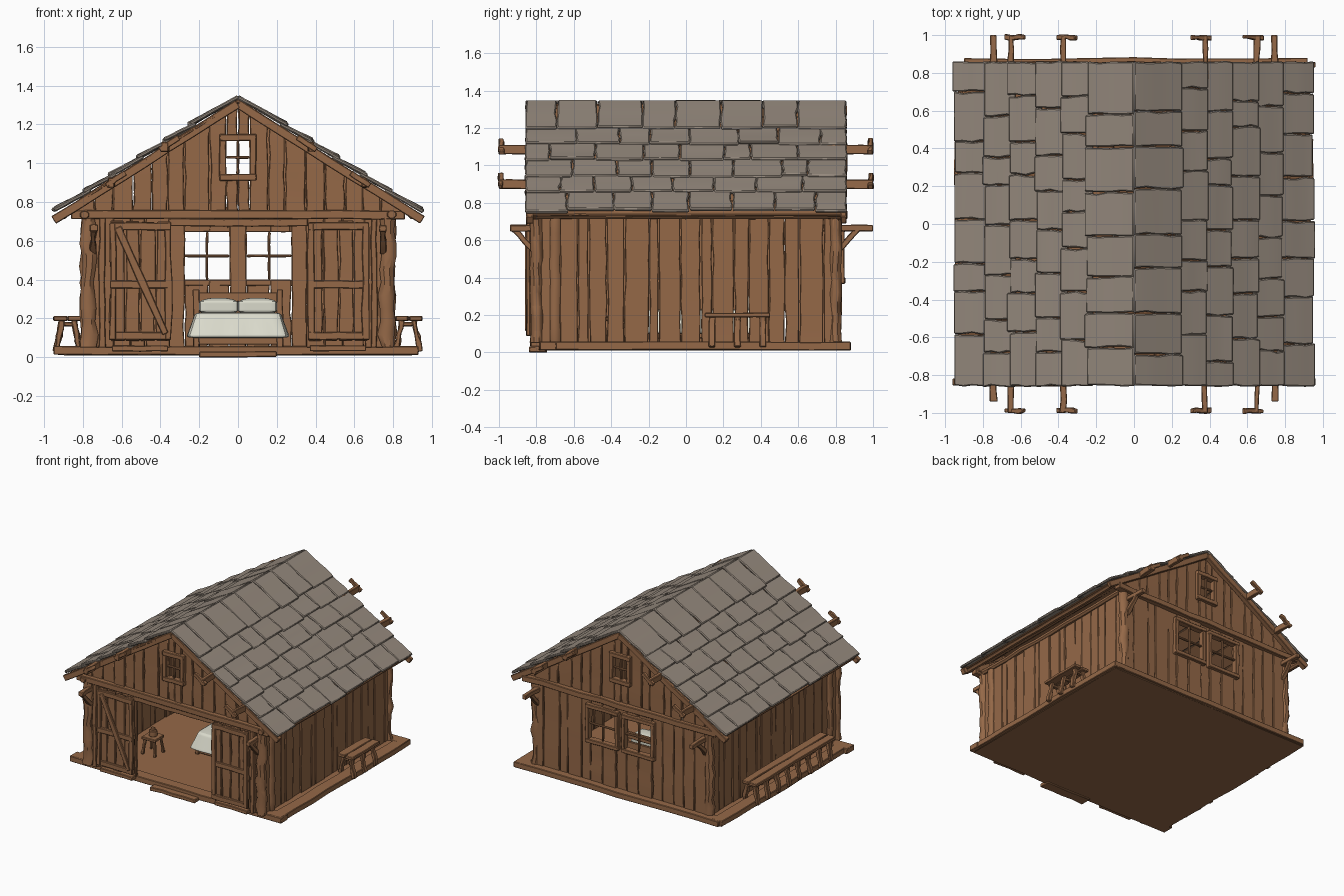
import bpy, bmesh, math, random
from mathutils import Vector as V

if "Cube" in bpy.data.objects:
    bpy.data.objects.remove(bpy.data.objects["Cube"])

random.seed(4)
R = random.uniform


def material(name, rgb):
    m = bpy.data.materials.new(name)
    m.diffuse_color = (*rgb, 1)
    m.use_nodes = True
    m.node_tree.nodes["Principled BSDF"].inputs["Base Color"].default_value = m.diffuse_color
    return m


WOOD = material("brown wood", (0.30, 0.14, 0.064))
STONE = material("grey roof slate", (0.30, 0.25, 0.205))
LINEN = material("pale linen", (0.70, 0.70, 0.60))
SLOPE = 0.63


def finish(name, bm, mat, bevel=0.004):
    bmesh.ops.recalc_face_normals(bm, faces=bm.faces[:])
    me = bpy.data.meshes.new(name)
    bm.to_mesh(me)
    bm.free()
    me.materials.append(mat)
    ob = bpy.data.objects.new(name, me)
    bpy.context.collection.objects.link(ob)
    if bevel:
        mod = ob.modifiers.new("soft edges", 'BEVEL')
        mod.width, mod.segments = bevel, 1
        mod.limit_method, mod.angle_limit = 'ANGLE', math.radians(50)
    bpy.ops.object.select_all(action='DESELECT')
    ob.select_set(True)
    bpy.context.view_layer.objects.active = ob
    bpy.ops.object.shade_smooth_by_angle(angle=math.radians(40))
    return ob


def beam(bm, p0, p1, w, h, side=(1, 0, 0), n=4, j=0.004, slant=0, k=4):
    """Hand-hewn timber from p0 to p1; w runs along side, slant shears the far end."""
    p0, p1, side = V(p0), V(p1), V(side)
    d = p1 - p0
    dn = d.normalized()
    if abs(side.normalized().dot(dn)) > 0.95:
        side = V((0, 1, 0))
    a = (side - dn * side.dot(dn)).normalized()
    b = dn.cross(a)
    r = 0.5 if k > 4 else 0.5 * math.sqrt(2)
    rings = []
    for i in range(n + 1):
        t = i / n
        c = p0 + d * t + a * R(-j, j) + b * R(-j, j) * 0.5
        s, ring = 1 + R(-j, j) * 2 / max(w, 0.02), []
        for q in range(k):
            ang = math.tau * (q + 0.5) / k
            x, y = math.cos(ang) * r * 2, math.sin(ang) * r * 2
            ring.append(bm.verts.new(c + a * x * s * w / 2 + b * y * h / 2 + dn * x * slant * t))
        rings.append(ring)
    for u, v in zip(rings, rings[1:]):
        for q in range(k):
            bm.faces.new((u[q], u[(q + 1) % k], v[(q + 1) % k], v[q]))
    bm.faces.new(rings[0])
    bm.faces.new(rings[-1])


def beams(name, items, mat=WOOD, **kw):
    bm = bmesh.new()
    for p0, p1, w, h in items:
        beam(bm, p0, p1, w, h, **kw)
    return finish(name, bm, mat)


def wall(name, place, u0, u1, z0, top, holes=(), extra=()):
    """Vertical planks of uneven width, left out where a hole is."""
    bm = bmesh.new()
    side = place(1, 0) - place(0, 0)
    cuts = sorted({u0, u1, *extra, *[h[0] for h in holes], *[h[1] for h in holes]})
    for a, b in zip(cuts, cuts[1:]):
        n = max(1, round((b - a) / 0.095))
        us = [a + (b - a) * (i + (R(-.25, .25) if 0 < i < n else 0)) / n for i in range(n + 1)]
        for l, r in zip(us, us[1:]):
            m, spans, start = (l + r) / 2, [], z0
            for h in holes:
                if h[0] < m < h[1]:
                    if h[2] > start:
                        spans.append((start, h[2], 0))
                    start = h[3]
            spans.append((start, top(m), (top(r) - top(l)) / 2))
            off = R(-.006, .006)
            nrm = V((side.y, side.x, 0)) * off
            for s, e, sl in spans:
                if e - s > 0.01:
                    beam(bm, place(m, s) + nrm, place(m, e) + nrm, r - l - 0.004, 0.024,
                         side, 6 if e - s > .2 else 2, 0.003, sl)
    finish(name, bm, WOOD)


# base slab, edge timbers and front steps
beams("floor_slab", [((0, -.76, .03), (0, .86, .03), 1.8, .04)], j=0)
beams("base_edge_timbers", [((-.95, -.74, .035), (.93, -.74, .035), .09, .045),
                            ((-.9, .835, .035), (.9, .835, .035), .09, .045),
                            ((-.875, -.78, .035), (-.875, .86, .035), .1, .045),
                            ((.875, -.78, .035), (.875, .88, .035), .1, .045)], n=8)
beams("front_steps", [((-.2, -.79, .015), (.2, -.79, .015), .09, .03),
                      ((-.65, -.79, .045), (-.36, -.79, .045), .08, .03),
                      ((.37, -.79, .045), (.66, -.79, .045), .08, .03)])

# plank walls and gables
flat = lambda u: 0.72
gable = lambda u: 1.30 - SLOPE * abs(u)
windows = [(-.275, -.045, .40, .645), (.045, .275, .40, .645)]
loft = [(-.06, .06, .945, 1.115)]
wall("front_wall", lambda u, z: V((u, -.785, z)), -.77, .77, .05, flat, [(-.35, .35, .05, .69)])
wall("back_wall", lambda u, z: V((u, .81, z)), -.77, .77, .05, flat, windows)
for s, nm in ((-1, "left"), (1, "right")):
    wall(nm + "_wall", lambda u, z, s=s: V((s * .775, u, z)), -.78, .81, .05, flat)
for y, nm in ((-.79, "front"), (.81, "back")):
    wall(nm + "_gable", lambda u, z, y=y: V((u, y, z)), -.85, .85, .73, gable, loft, (0,))


# window frames with cross bars
def window(name, x0, x1, z0, z1, y, w):
    c, m, e = (x0 + x1) / 2, (z0 + z1) / 2, w / 2
    beams(name, [((x0 - e, y, z0 - w), (x0 - e, y, z1 + w), w, .045),
                 ((x1 + e, y, z0 - w), (x1 + e, y, z1 + w), w, .045),
                 ((x0 - w, y, z0 - e), (x1 + w, y, z0 - e), .05, w),
                 ((x0 - w, y, z1 + e), (x1 + w, y, z1 + e), .05, w),
                 ((c, y, z0), (c, y, z1), .014, .02),
                 ((x0, y, m), (x1, y, m), .02, .014)], j=.002)


window("left_back_window", *windows[0], .825, .032)
window("right_back_window", *windows[1], .825, .032)
window("front_loft_window", *loft[0], -.805, .035)
window("back_loft_window", *loft[0], .825, .035)

# corner posts, tie beams, wall plates, rafters and eave logs
bm = bmesh.new()
for sx in (-1, 1):
    for y in (-.80, .80):
        beam(bm, (sx * .77, y, .05), (sx * .77, y, .72), .08, .07, n=10, j=.009, k=8)
    beam(bm, (sx * .79, -.70, .05), (sx * .79, -.70, .72), .05, .06, n=8, j=.006, k=8)
    beam(bm, (sx * .70, -.805, .05), (sx * .70, -.805, .72), .035, .04, n=6)
finish("corner_posts", bm, WOOD)
beams("tie_beams", [((-.86, y, .735), (.86, y, .735), .05, .045) for y in (-.81, .83)]
      + [((-.36, -.8, .695), (.36, -.8, .695), .05, .04)], n=10, j=.005)
beams("eave_logs", [((s * x, -.85, z), (s * x, .85, z), .045, .045)
                    for s in (-1, 1) for x, z in ((.90, .735), (.79, .735))], n=10, k=8)
beams("gable_rafters", [((0, y, 1.305), (s * .95, y, 1.305 - SLOPE * .95), .035, .045)
                        for s in (-1, 1) for y in (-.835, .84)], n=8, side=(0, 1, 0))

# roof boards and overlapping slates
bm, deck = bmesh.new(), bmesh.new()
rows = [0, .25, .385, .52, .66, .79, .95]
for s in (-1, 1):
    nrm = V((s * SLOPE, 0, 1)).normalized()
    at = lambda x, lift=0: V((s * x, 0, 1.345 - SLOPE * x)) + nrm * lift
    for i in range(8):
        c = at(.06 + i * .118, -.022)
        beam(deck, c + V((0, -.85, 0)), c + V((0, .85, 0)), .135, .014,
             (1, 0, -s * SLOPE), 6, .002)
    for i, (x0, x1) in enumerate(zip(rows, rows[1:])):
        n = 8
        ys = [-.86 + 1.72 * (q + (R(-.2, .2) + (.2 if i % 2 else -.2) if 0 < q < n else 0)) / n
              for q in range(n + 1)]
        for l, r in zip(ys, ys[1:]):
            m = V((0, (l + r) / 2, 0))
            beam(bm, at(max(0, x0 - .03), -.004) + m, at(x1 + R(-.012, .004), R(.006, .016)) + m,
                 r - l - .004, .02, (0, 1, 0), 4, .004)
finish("roof_boards", deck, WOOD)
finish("roof_slates", bm, STONE, .006)

# purlin ends with crossbars, and corner brackets
bm = bmesh.new()
for sx in (-1, 1):
    for sy in (-1, 1):
        for x, z in ((.65, .90), (.375, 1.085)):
            beam(bm, (sx * x, sy * .72, z), (sx * x, sy * 1.0, z), .03, .05)
            beam(bm, (sx * (x - .07), sy * .988, z + .05), (sx * (x + .03), sy * .988, z - .015),
                 .024, .03, (0, 1, 0))
        end = 1.0 if sy > 0 else .94
        beam(bm, (sx * .745, sy * .68, .665), (sx * .745, sy * end, .665), .035, .035)
        beam(bm, (sx * .745, sy * .81, .54), (sx * .745, sy * .92, .66), .03, .03)
finish("purlin_ends_and_brackets", bm, WOOD)


# sliding barn doors
def door(name, x0, x1, diagonal):
    bm = bmesh.new()
    w = (x1 - x0) / 4
    for i in range(4):
        x = x0 + w * (i + .5)
        beam(bm, (x, -.825, .085), (x, -.825, .70 + R(-.008, .008)), w - .005, .022, n=6)
    for z in (.11, .375, .675):
        beam(bm, (x0, -.843, z), (x1, -.843, z), .02, .04)
    for x in (x0 + .015, x1 - .015):
        beam(bm, (x, -.843, .09), (x, -.843, .69), .035, .02)
    if diagonal:
        beam(bm, (x0 + .04, -.85, .67), (x1 - .03, -.85, .12), .04, .02)
    finish(name, bm, WOOD)


door("left_barn_door", -.66, -.345, True)
door("right_barn_door", .36, .675, False)


# side benches on splayed legs
def bench(name, s, y0, y1, legs):
    bm = bmesh.new()
    for x in (.845, .915):
        beam(bm, (s * x, y0, .2), (s * x, y1, .2), .066, .024, n=6, j=.003)
    for i in range(legs):
        y = y0 + .04 + (y1 - y0 - .08) * i / (legs - 1)
        beam(bm, (s * .905, y, .19), (s * .94, y, .03), .026, .035)
        beam(bm, (s * .845, y, .19), (s * .82, y, .05), .026, .035)
        beam(bm, (s * .83, y, .17), (s * .92, y, .17), .025, .02)
    finish(name, bm, WOOD)


bench("right_bench", 1, .10, .45, 3)
bench("left_bench", -1, -.55, .46, 8)

# bed frame
beams("bed_frame", [((x, y, .05), (x, y, z), .035, .035) for x in (-.215, .215)
                    for y, z in ((-.2, .13), (.46, .35))]
      + [((-.22, -.2, .09), (.22, -.2, .09), .03, .05), ((-.22, .46, .31), (.22, .46, .31), .025, .05),
         ((-.22, .46, .2), (.22, .46, .2), .02, .12)]
      + [((x, -.2, .1), (x, .46, .1), .03, .05) for x in (-.21, .21)], j=.002)


# bedding: rounded boxes with a flared, rippled hem
def cushion(name, centre, size, flare=1.0, cuts=5, ripple=0):
    bm = bmesh.new()
    bmesh.ops.create_cube(bm, size=1)
    bmesh.ops.subdivide_edges(bm, edges=bm.edges[:], cuts=cuts, use_grid_fill=True)
    for v in bm.verts:
        f = 1 + (flare - 1) * max(0, .5 - v.co.z)
        wave = ripple * math.sin(v.co.x * 23 + v.co.y * 27) * (.5 - v.co.z)
        pinch = 1 if flare > 1 else 1 - .8 * max(abs(v.co.x), abs(v.co.y)) ** 3 * 4
        v.co = V((v.co.x * size[0] * f + wave, v.co.y * size[1] * f + wave,
                  v.co.z * size[2] * pinch)) + V(centre)
    ob = finish(name, bm, LINEN, 0)
    ob.modifiers.new("soft", 'SUBSURF').levels = 1
    for p in ob.data.polygons:
        p.use_smooth = True


cushion("blanket", (0, .09, .165), (.44, .60, .13), 1.2, 7, .012)
for x in (-.1, .1):
    cushion("pillow", (x, .35, .262), (.2, .15, .09))

# stool with a round pot
beams("stool", [((-.55, -.38, .18), (-.43, -.38, .18), .12, .022)]
      + [((-.49 + a * .04, -.38 + b * .04, .175), (-.49 + a * .055, -.38 + b * .055, .05), .02, .02)
         for a in (-1, 1) for b in (-1, 1)], j=.002)
beams("pot", [((-.49, -.38, .19), (-.49, -.38, .235), .065, .065),
              ((-.49, -.38, .235), (-.49, -.38, .255), .035, .035)], j=.001, k=10)
